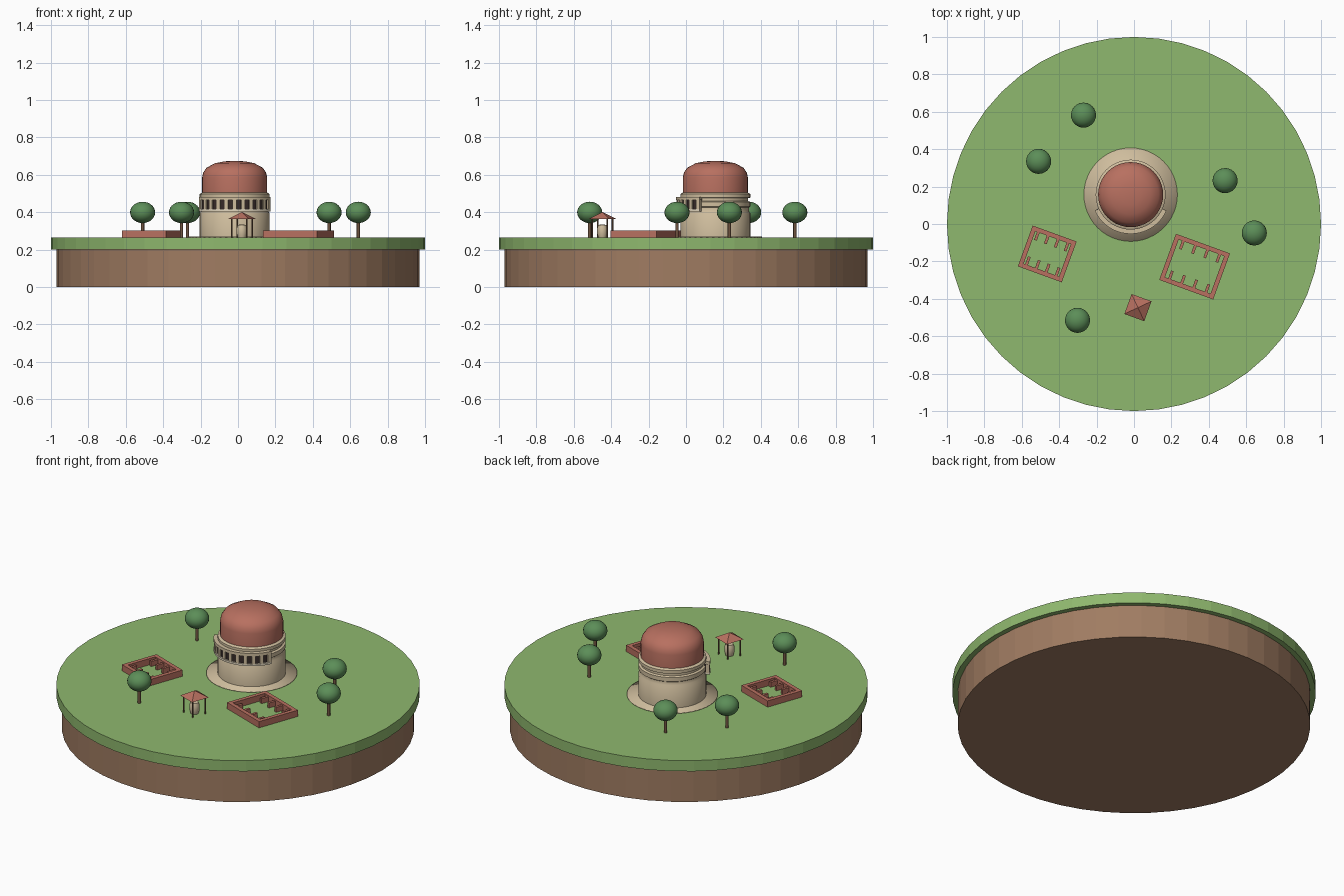
import bpy, bmesh
from math import cos, sin, pi, radians
from mathutils import Matrix, Vector

cube = bpy.data.objects.get("Cube")
if cube:
    bpy.data.objects.remove(cube, do_unlink=True)


def material(name, r, g, b):
    lin = [((c / 255 + 0.055) / 1.055) ** 2.4 for c in (r, g, b)] + [1]
    m = bpy.data.materials.new(name)
    m.use_nodes = True
    m.diffuse_color = lin
    m.node_tree.nodes["Principled BSDF"].inputs["Base Color"].default_value = lin
    return m


GRASS = material("grass green", 143, 184, 110)
EARTH = material("earth brown", 160, 124, 98)
STONE = material("beige stone", 208, 190, 158)
TRIM = material("pale trim", 226, 214, 190)
TERRACOTTA = material("terracotta", 184, 112, 96)
LEAF = material("leaf green", 92, 142, 88)
WOOD = material("trunk brown", 112, 84, 64)
DARK = material("dark opening", 54, 42, 40)

GROUND = 0.265
TURN = radians(-20)


def finish(name, bm, mat, smooth=None):
    """Turn a bmesh into an object; smooth is an angle in degrees."""
    bmesh.ops.recalc_face_normals(bm, faces=bm.faces)
    me = bpy.data.meshes.new(name)
    bm.to_mesh(me)
    bm.free()
    ob = bpy.data.objects.new(name, me)
    bpy.context.collection.objects.link(ob)
    me.materials.append(mat)
    if smooth:
        bpy.ops.object.select_all(action="DESELECT")
        ob.select_set(True)
        bpy.context.view_layer.objects.active = ob
        bpy.ops.object.shade_smooth_by_angle(angle=radians(smooth))
    return ob


def lathe(name, profile, mat, at=(0, 0), sides=32, smooth=None):
    """Spin a closed (radius, z) profile around a vertical axis."""
    bm = bmesh.new()
    verts = [bm.verts.new((r, 0, z)) for r, z in profile]
    edges = [bm.edges.new(p) for p in zip(verts, verts[1:])]
    bmesh.ops.spin(bm, geom=verts + edges, axis=(0, 0, 1), cent=(0, 0, 0),
                   angle=2 * pi, steps=sides, use_merge=True)
    bmesh.ops.remove_doubles(bm, verts=bm.verts, dist=0.0005)
    bmesh.ops.translate(bm, verts=bm.verts, vec=(at[0], at[1], 0))
    return finish(name, bm, mat, smooth)


def add_box(bm, centre, size, spin=0):
    mtx = (Matrix.Translation(centre) @ Matrix.Rotation(spin, 4, "Z")
           @ Matrix.Diagonal((*size, 1)))
    bmesh.ops.create_cube(bm, size=1, matrix=mtx)


def cylinder(name, r, z0, z1, mat, at=(0, 0), sides=32, smooth=None):
    return lathe(name, [(0, z0), (r, z0), (r, z1), (0, z1)], mat, at, sides, smooth)


def arc_band(name, r0, r1, z0, z1, half_angle, mat, at, steps=20):
    """Curved block centred on the front (-y) direction."""
    bm = bmesh.new()
    ring = [bm.verts.new((r * sin(-half_angle), -r * cos(half_angle), z))
            for r, z in ((r0, z0), (r1, z0), (r1, z1), (r0, z1))]
    face = bm.faces.new(ring)
    bmesh.ops.spin(bm, geom=[face], axis=(0, 0, 1), cent=(0, 0, 0),
                   angle=2 * half_angle, steps=steps)
    bm.faces.new(ring) if not face.is_valid else None
    bmesh.ops.translate(bm, verts=bm.verts, vec=(*at, 0))
    return finish(name, bm, mat, 30)


# Ground disc
cylinder("earth_base", 0.97, 0, 0.2, EARTH, sides=48)
cylinder("grass_top", 1.0, 0.2, GROUND, GRASS, sides=48)

# Round tower
TOWER = (-0.018, 0.157)
cylinder("paving", 0.25, GROUND - 0.002, 0.27, STONE, TOWER, 48, 180)
lathe("tower_body", [(0, GROUND), (0.187, GROUND), (0.187, 0.395), (0.18, 0.405),
                     (0.18, 0.425), (0.187, 0.43), (0.187, 0.455), (0.175, 0.46),
                     (0.175, 0.475), (0.187, 0.478), (0.187, 0.497), (0.174, 0.505),
                     (0, 0.505)], STONE, TOWER, 40, 35)
lathe("dome", [(0, 0.5), (0.174, 0.5), (0.174, 0.585), (0.168, 0.612), (0.15, 0.638),
               (0.105, 0.662), (0.055, 0.672), (0, 0.675)], TERRACOTTA, TOWER, 40, 50)

# Front gallery: dark openings between piers, with sill and lintel
HALF = radians(66)
arc_band("gallery_openings", 0.17, 0.2, 0.415, 0.468, HALF, DARK, TOWER)
arc_band("gallery_sill", 0.17, 0.21, 0.405, 0.417, HALF, TRIM, TOWER)
arc_band("gallery_lintel", 0.17, 0.21, 0.464, 0.482, HALF, STONE, TOWER)
bm = bmesh.new()
PIERS = 11
for i in range(PIERS):
    a = HALF * 0.96 * (2 * i / (PIERS - 1) - 1)
    add_box(bm, (TOWER[0] + 0.198 * sin(a), TOWER[1] - 0.198 * cos(a), 0.44),
            (0.021, 0.02, 0.052), a)
finish("gallery_piers", bm, STONE)

# Walled enclosures with short stalls along two walls
def enclosure(name, x, y, w, d, wall=0.024, height=0.038):
    bm = bmesh.new()
    z = GROUND + height / 2
    for s in (-1, 1):
        add_box(bm, (0, s * (d - wall) / 2, z), (w, wall, height))
        add_box(bm, (s * (w - wall) / 2, 0, z), (wall, d - 2 * wall, height))
        for i in range(4):
            add_box(bm, ((i - 1.5) * w * 0.225, s * (d / 2 - wall - 0.022), z - 0.004),
                    (0.015, 0.046, height - 0.008))
    bm.transform(Matrix.Translation((x, y, 0)) @ Matrix.Rotation(TURN, 4, "Z"))
    finish(name, bm, TERRACOTTA)


enclosure("right_enclosure", -0.464, -0.16, 0.25, 0.232)
enclosure("left_enclosure", 0.324, -0.228, 0.307, 0.262)

# Small well pavilion
WELL = Vector((0.021, -0.447, 0))
bm = bmesh.new()
bmesh.ops.create_cone(bm, cap_ends=True, segments=4, radius1=0.08, radius2=0, depth=0.036,
                      matrix=Matrix.Translation(WELL + Vector((0, 0, 0.383)))
                      @ Matrix.Rotation(TURN + pi / 4, 4, "Z"))
finish("pavilion_roof", bm, TERRACOTTA)
for i, side in enumerate(("front_left", "back_left", "back_right", "front_right")):
    a = TURN + pi / 4 * (2 * i - 1)
    cylinder("pavilion_post_" + side, 0.0045, GROUND, 0.368, WOOD,
             (WELL.x + 0.06 * cos(a), WELL.y + 0.06 * sin(a)), 8, 50)
lathe("pavilion_urn", [(0, GROUND), (0.022, GROUND), (0.028, 0.285), (0.028, 0.315),
                       (0.022, 0.332), (0, 0.335)], STONE, WELL.xy, 16, 40)

# Trees
TREES = [(-0.51, 0.335), (-0.27, 0.582), (0.487, 0.232), (0.643, -0.048), (-0.302, -0.515)]
for n, (x, y) in enumerate(TREES, 1):
    cylinder(f"tree_trunk_{n}", 0.009, GROUND, 0.37, WOOD, (x, y), 8, 50)
    bm = bmesh.new()
    bmesh.ops.create_uvsphere(bm, u_segments=24, v_segments=14, radius=1,
                              matrix=Matrix.Translation((x, y, 0.399))
                              @ Matrix.Diagonal((0.067, 0.067, 0.057, 1)))
    finish(f"tree_crown_{n}", bm, LEAF, 60)
